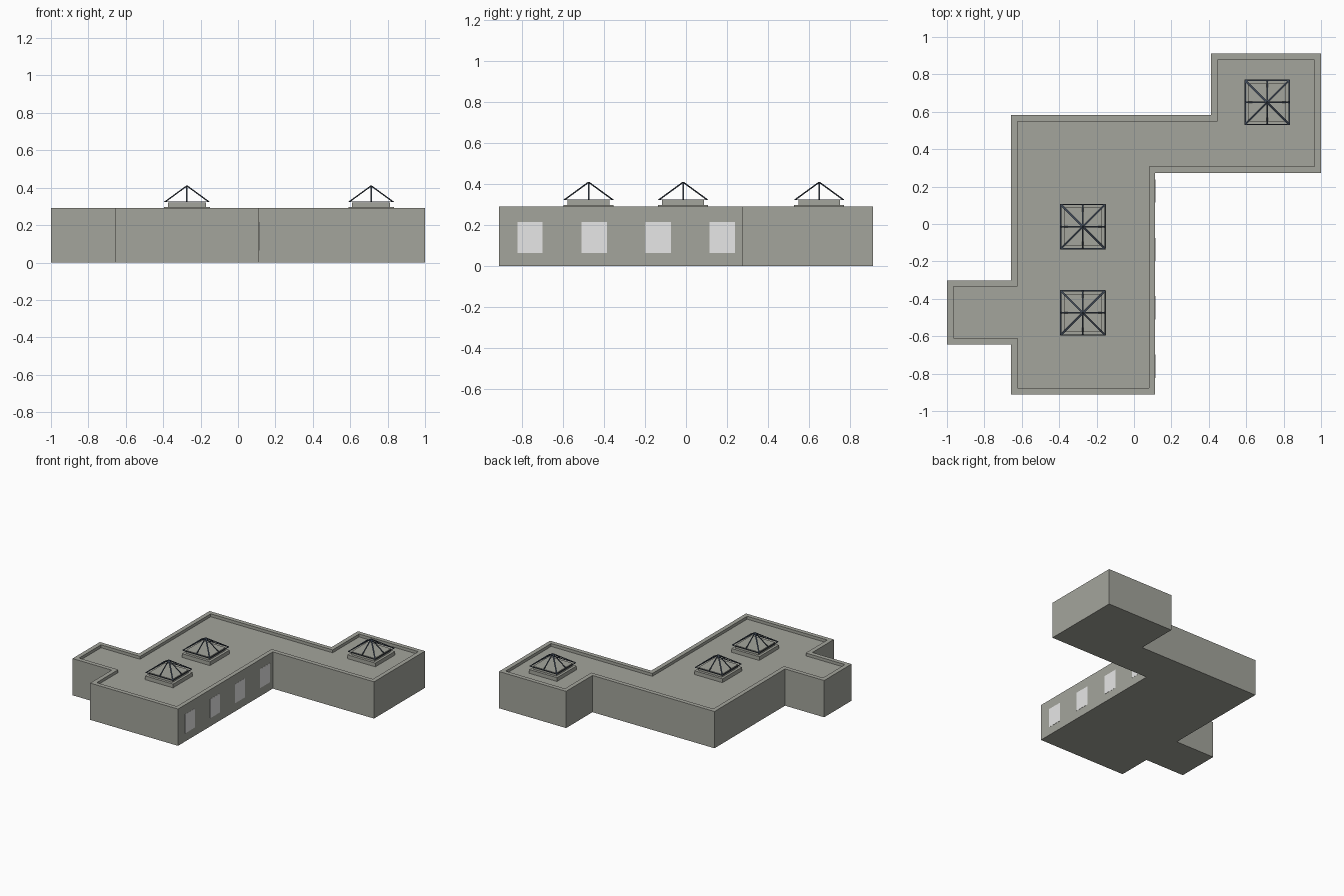
import bpy, bmesh
from mathutils import Vector, Matrix

if "Cube" in bpy.data.objects:
    bpy.data.objects.remove(bpy.data.objects["Cube"])

WALL_TOP, ROOF = 0.291, 0.268


def material(name, rgb):
    m = bpy.data.materials.new(name)
    m.diffuse_color = (*rgb, 1)
    m.use_nodes = True
    m.node_tree.nodes["Principled BSDF"].inputs["Base Color"].default_value = m.diffuse_color
    return m


concrete = material("warm grey concrete", (0.37, 0.375, 0.333))
pane = material("pale window", (0.8, 0.8, 0.8))
metal = material("dark blue metal", (0.045, 0.06, 0.085))


def finish(bm, name, mat):
    bmesh.ops.recalc_face_normals(bm, faces=bm.faces)
    me = bpy.data.meshes.new(name)
    bm.to_mesh(me)
    bm.free()
    me.materials.append(mat)
    ob = bpy.data.objects.new(name, me)
    bpy.context.collection.objects.link(ob)
    return ob


def add_box(bm, lo, hi):
    lo, hi = Vector(lo), Vector(hi)
    mat = Matrix.Translation((lo + hi) / 2) @ Matrix.Diagonal((*(hi - lo), 1))
    bmesh.ops.create_cube(bm, size=1, matrix=mat)


def add_strip(bm, a, b, width, thick):
    # flat bar whose width stays horizontal
    a, b = Vector(a), Vector(b)
    along = (b - a).normalized()
    side = along.cross(Vector((0, 0, 1))).normalized()
    rot = Matrix((side, side.cross(along), along)).transposed().to_4x4()
    mat = (Matrix.Translation((a + b) / 2) @ rot
           @ Matrix.Diagonal((width, thick, (b - a).length, 1)))
    bmesh.ops.create_cube(bm, size=1, matrix=mat)


# Building: extruded floor plan with a recessed roof behind a parapet
plan = [(-1, -0.643), (-0.657, -0.643), (-0.657, -0.912), (0.113, -0.912),
        (0.113, 0.274), (1, 0.274), (1, 0.912), (0.412, 0.912),
        (0.412, 0.582), (-0.657, 0.582), (-0.657, -0.301), (-1, -0.301)]
bm = bmesh.new()
base = bm.faces.new([bm.verts.new((x, y, 0)) for x, y in plan])
ext = bmesh.ops.extrude_face_region(bm, geom=[base], use_keep_orig=True)
bmesh.ops.translate(bm, vec=(0, 0, WALL_TOP),
                    verts=[v for v in ext["geom"] if isinstance(v, bmesh.types.BMVert)])
bmesh.ops.recalc_face_normals(bm, faces=bm.faces)
top = [f for f in bm.faces if f.normal.z > 0.9]
bmesh.ops.inset_region(bm, faces=top, thickness=0.034, use_even_offset=True)
roof = bmesh.ops.extrude_discrete_faces(bm, faces=top)["faces"][0]
bmesh.ops.translate(bm, vec=(0, 0, ROOF - WALL_TOP), verts=roof.verts[:])
finish(bm, "building", concrete)

# Windows: thin plates on the right-hand wall
for i, y in enumerate((-0.761, -0.448, -0.136, 0.176)):
    bm = bmesh.new()
    add_box(bm, (0.109, y - 0.062, 0.065), (0.1142, y + 0.062, 0.216))
    finish(bm, f"window_{i + 1}", pane)

# Skylights: flange and curb below an open pyramid of flat bars
for i, (x, y) in enumerate(((-0.273, -0.014), (-0.273, -0.475), (0.712, 0.65))):
    bm = bmesh.new()
    for half, z0, z1 in ((0.122, ROOF - 0.005, 0.298), (0.102, 0.293, 0.322)):
        add_box(bm, (x - half, y - half, z0), (x + half, y + half, z1))
    finish(bm, f"skylight_curb_{i + 1}", concrete)

    bm = bmesh.new()
    e, z, apex = 0.118, 0.324, (x, y, 0.41)
    corners = [(x + sx * e, y + sy * e, z) for sx, sy in ((-1, -1), (1, -1), (1, 1), (-1, 1))]
    for k in range(4):
        a, b = Vector(corners[k]), Vector(corners[(k + 1) % 4])
        add_strip(bm, a, b, 0.007, 0.003)               # eave
        add_strip(bm, a, apex, 0.010, 0.003)            # hip
        add_strip(bm, (a + b) / 2, apex, 0.008, 0.003)  # middle rafter
    finish(bm, f"skylight_frame_{i + 1}", metal)
